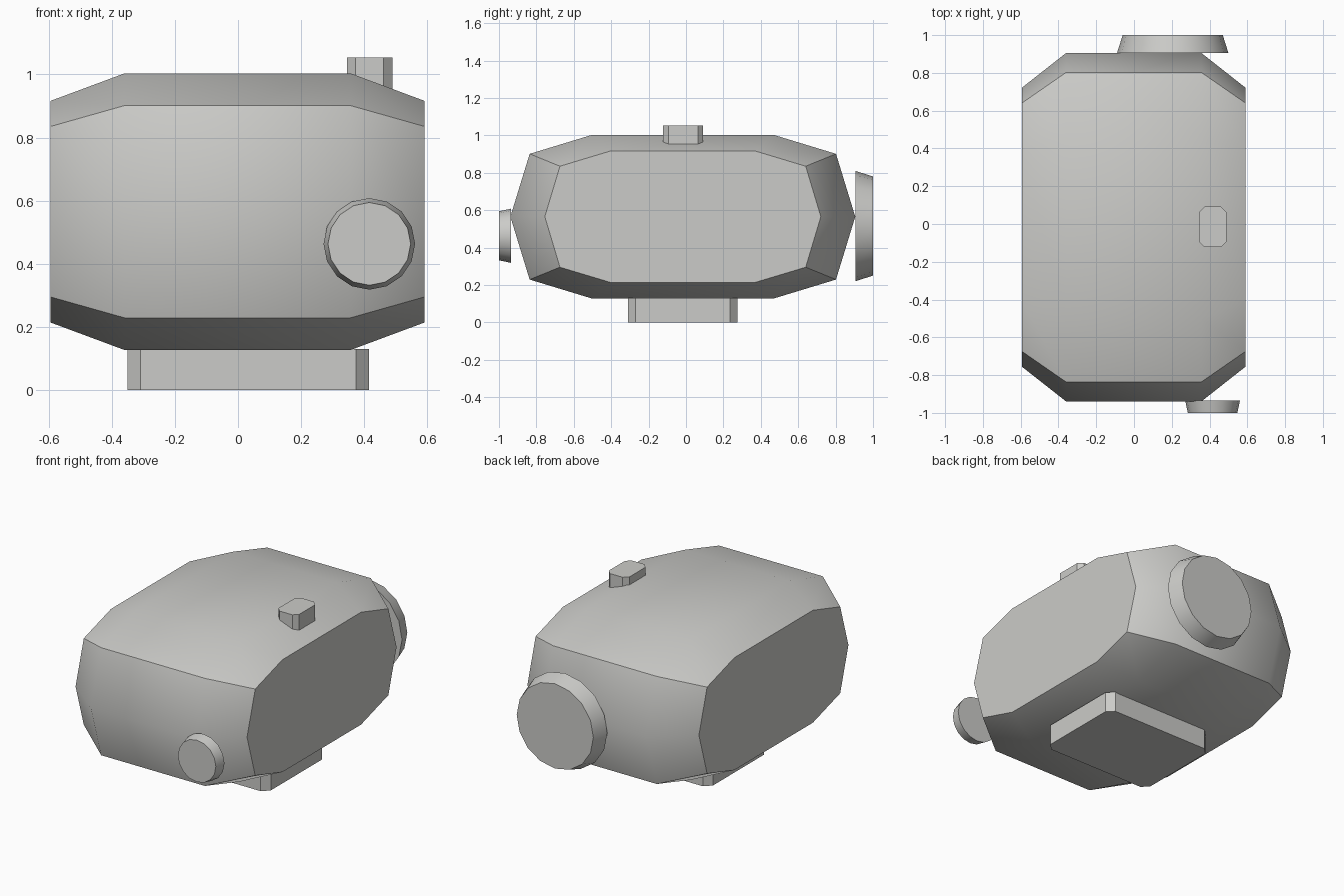
import bpy, bmesh, math
from mathutils import Matrix

if "Cube" in bpy.data.objects:
    bpy.data.objects.remove(bpy.data.objects["Cube"])

grey = bpy.data.materials.new("warm grey")
grey.diffuse_color = (0.6, 0.6, 0.58, 1)
grey.use_nodes = True
grey.node_tree.nodes["Principled BSDF"].inputs["Base Color"].default_value = grey.diffuse_color


def finish(bm, name):
    bmesh.ops.recalc_face_normals(bm, faces=bm.faces)
    me = bpy.data.meshes.new(name)
    bm.to_mesh(me)
    bm.free()
    ob = bpy.data.objects.new(name, me)
    bpy.context.collection.objects.link(ob)
    me.materials.append(grey)
    bpy.ops.object.select_all(action='DESELECT')
    ob.select_set(True)
    bpy.context.view_layer.objects.active = ob
    bpy.ops.object.shade_smooth_by_angle(angle=math.radians(40))
    return ob


def ring(bm, x, ridge, side, flat, z_side, z_flat):
    """Ten-sided cross-section; z values are half heights about the ridge."""
    half = [(ridge, 0), (side, z_side), (flat, z_flat), (-flat, z_flat), (-side, z_side)]
    pts = half + [(-y, -z) for y, z in half]
    return [bm.verts.new((x, y - 0.017, z + 0.565)) for y, z in pts]


# Body: full section in the middle, smaller section at both ends
bm = bmesh.new()
end = (0.738, 0.657, 0.388, 0.270, 0.351)
mid = (0.922, 0.819, 0.484, 0.336, 0.438)
rings = [ring(bm, x, *s) for x, s in ((-0.594, end), (-0.36, mid), (0.357, mid), (0.591, end))]
for a, b in zip(rings, rings[1:]):
    for i in range(10):
        j = (i + 1) % 10
        bm.faces.new((a[i], a[j], b[j], b[i]))
bm.faces.new(rings[0])
bm.faces.new(rings[-1])
finish(bm, "body")


def disc(name, x, z, y_base, y_tip, r_base, r_tip):
    """Tapered round piece along y."""
    bm = bmesh.new()
    turn = Matrix.Rotation(math.radians(90 if y_tip < y_base else -90), 4, 'X')
    place = Matrix.Translation((x, (y_base + y_tip) / 2, z)) @ turn
    bmesh.ops.create_cone(bm, cap_ends=True, segments=16, radius1=r_base, radius2=r_tip,
                          depth=abs(y_tip - y_base), matrix=place)
    finish(bm, name)


disc("front_knob", 0.416, 0.463, -0.935, -1.0, 0.145, 0.131)
disc("rear_cap", 0.205, 0.515, 0.905, 1.0, 0.295, 0.265)


def block(name, x0, x1, y0, y1, z0, z1, c):
    """Box with chamfered vertical corners."""
    bm = bmesh.new()
    pts = [(x0 + c, y0), (x1 - c, y0), (x1, y0 + c), (x1, y1 - c),
           (x1 - c, y1), (x0 + c, y1), (x0, y1 - c), (x0, y0 + c)]
    low = [bm.verts.new((x, y, z0)) for x, y in pts]
    top = [bm.verts.new((x, y, z1)) for x, y in pts]
    for i in range(8):
        j = (i + 1) % 8
        bm.faces.new((low[i], low[j], top[j], top[i]))
    bm.faces.new(low)
    bm.faces.new(top)
    finish(bm, name)


block("base_plate", -0.35, 0.415, -0.31, 0.275, 0.0, 0.13, 0.041)
block("top_button", 0.345, 0.489, -0.122, 0.092, 0.93, 1.053, 0.028)
